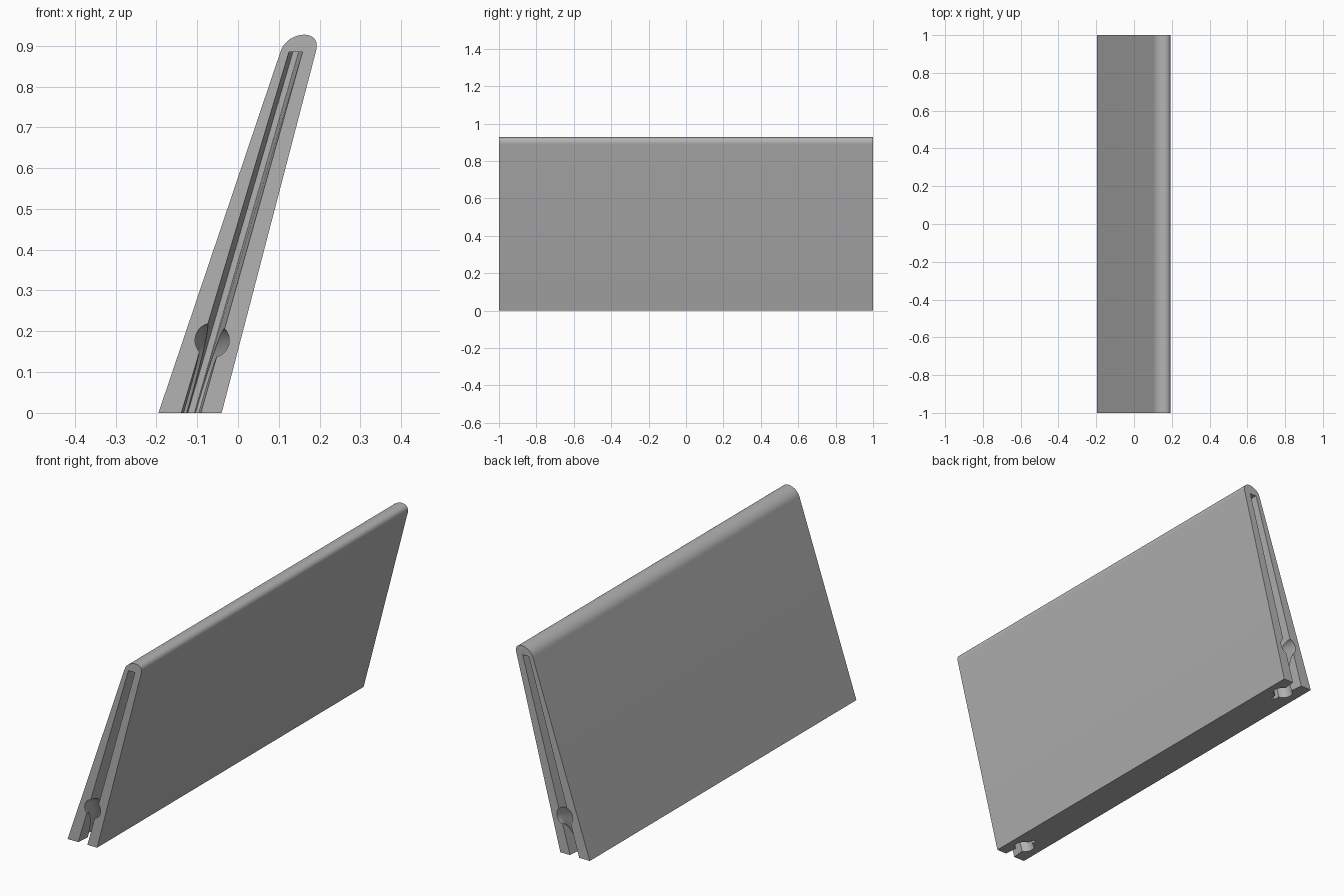
import bpy
import bmesh
from math import sin, cos, pi
from mathutils import Vector

if "Cube" in bpy.data.objects:
    bpy.data.objects.remove(bpy.data.objects["Cube"])

grey = bpy.data.materials.new("plain_grey")
grey.use_nodes = True
grey.diffuse_color = (0.45, 0.45, 0.45, 1)
grey.node_tree.nodes["Principled BSDF"].inputs["Base Color"].default_value = grey.diffuse_color


def loft(name, rings):
    """Closed solid through a list of matching point rings."""
    bm = bmesh.new()
    loops = [[bm.verts.new(p) for p in ring] for ring in rings]
    n = len(loops[0])
    for a, b in zip(loops, loops[1:]):
        for i in range(n):
            j = (i + 1) % n
            bm.faces.new((a[i], a[j], b[j], b[i]))
    bm.faces.new(loops[0])
    bm.faces.new(loops[-1])
    bmesh.ops.recalc_face_normals(bm, faces=bm.faces)
    mesh = bpy.data.meshes.new(name)
    bm.to_mesh(mesh)
    bm.free()
    mesh.materials.append(grey)
    obj = bpy.data.objects.new(name, mesh)
    bpy.context.collection.objects.link(obj)
    return obj


def bezier(points, steps):
    a, b, c, d = (Vector(p) for p in points)
    for i in range(steps + 1):
        t = i / steps
        s = 1 - t
        yield a * s**3 + b * 3 * s * s * t + c * 3 * s * t * t + d * t**3


def lean(z):
    """Middle of the end slot at a given height."""
    return -0.115 + 0.29 * z


# Leaning panel with a rounded top edge
crest = bezier([(0.104, 0.885), (0.119, 0.936), (0.204, 0.944), (0.192, 0.89)], 20)
profile = [Vector((-0.04, 0)), Vector((-0.195, 0)), *crest]
panel = loft("leaning_panel", [[(p.x, y, p.y) for p in profile] for y in (-1, 1)])


def slot_ring(y, low, high):
    """Tapered slot outline from below the base up to near the crest."""
    base, top = -0.02, 0.885
    return [(lean(base) - low, y, base), (lean(base) + low, y, base),
            (lean(top) + high, y, top), (lean(top) - high, y, top)]


def tunnel_rings(side):
    """Round bent tunnel from the end face down to the base."""
    path = [(-0.03, 0.178)]
    path += [(0.1 * sin(k * pi / 32), 0.178 * cos(k * pi / 32)) for k in range(17)]
    path += [(0.1, -0.03)]
    points = [Vector((lean(z), side * (1 - d), z)) for d, z in path]
    rings = []
    for i, p in enumerate(points):
        tangent = points[min(i + 1, len(points) - 1)] - points[max(i - 1, 0)]
        normal = tangent.cross(Vector((1, 0, 0))).normalized()
        across = normal.cross(tangent).normalized()
        rings.append([p + 0.042 * (across * cos(a * pi / 16) + normal * sin(a * pi / 16))
                      for a in range(32)])
    return rings


# Slot and tunnel cut into each end
cutters = []
for side, label in ((-1, "front"), (1, "back")):
    cutters.append(loft(label + "_slot_cutter", [slot_ring(side * 1.005, 0.0245, 0.017),
                                                 slot_ring(side * 0.83, 0.008, 0.007)]))
    cutters.append(loft(label + "_tunnel_cutter", tunnel_rings(side)))
for cutter in cutters:
    cutter.hide_render = True
    mod = panel.modifiers.new(cutter.name, 'BOOLEAN')
    mod.operation = 'DIFFERENCE'
    mod.solver = 'EXACT'
    mod.object = cutter

# Bake the cuts, then discard the cutters
bpy.context.view_layer.update()
graph = bpy.context.evaluated_depsgraph_get()
panel_mesh = bpy.data.meshes.new_from_object(panel.evaluated_get(graph))
panel.modifiers.clear()
panel.data = panel_mesh
for cutter in cutters:
    bpy.data.objects.remove(cutter)

# Smooth curves, sharp edges
bpy.ops.object.select_all(action='DESELECT')
panel.select_set(True)
bpy.context.view_layer.objects.active = panel
bpy.ops.object.shade_smooth_by_angle(angle=pi / 6)
